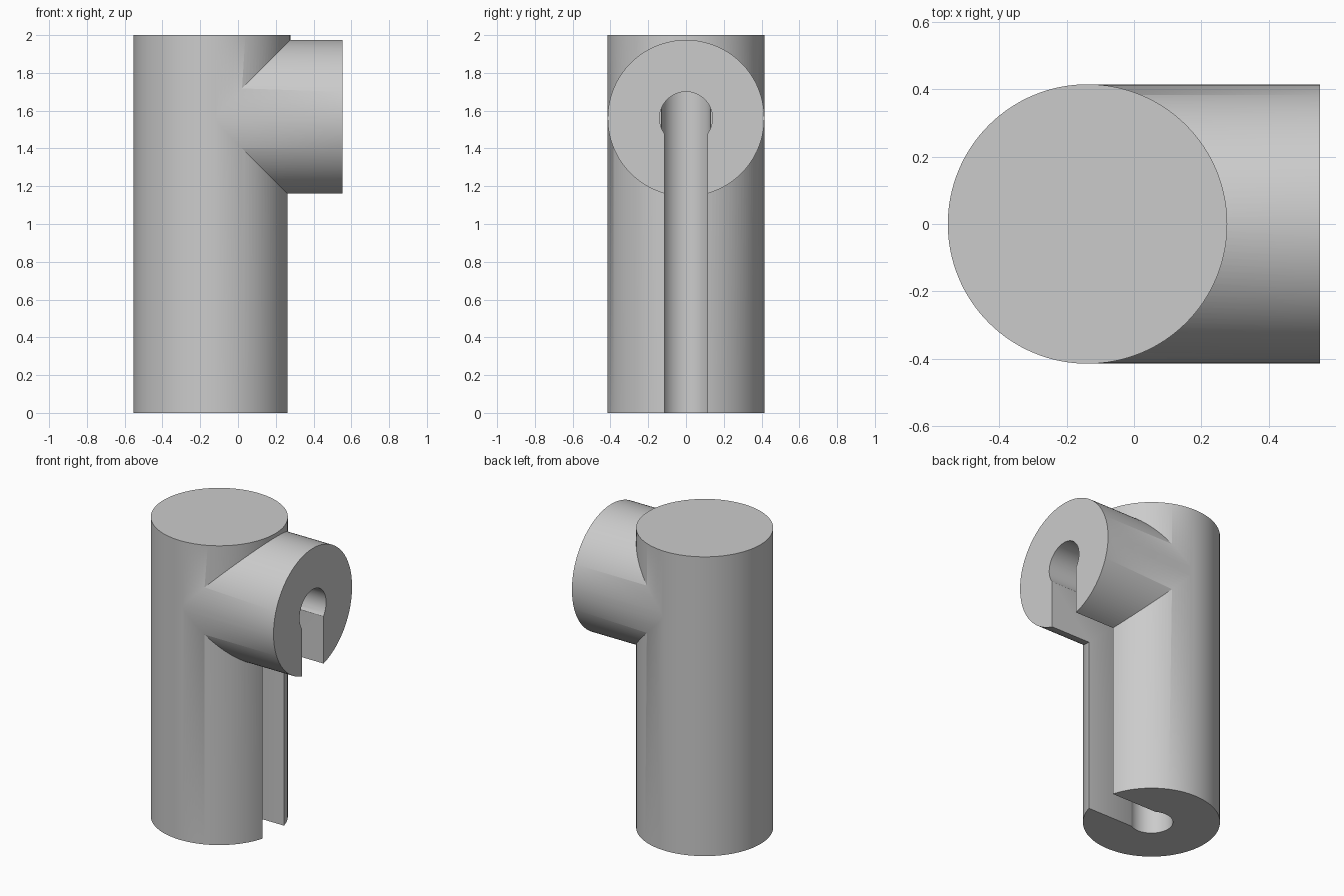
import bpy
from math import pi

cube = bpy.data.objects.get("Cube")
if cube:
    bpy.data.objects.remove(cube)

AXIS_X = -0.138    # upright axis
BRANCH_Z = 1.56    # side branch axis
END_X = 0.553
RADIUS = 0.415

grey = bpy.data.materials.new("light grey")
grey.use_nodes = True
grey.diffuse_color = (0.6, 0.6, 0.6, 1)
grey.node_tree.nodes["Principled BSDF"].inputs["Base Color"].default_value = (0.6, 0.6, 0.6, 1)


def upright(name, radius, z0, z1):
    bpy.ops.mesh.primitive_cylinder_add(vertices=128, radius=radius, depth=z1 - z0,
                                        location=(AXIS_X, 0, (z0 + z1) / 2))
    return named(name)


def sideways(name, radius, x0, x1):
    bpy.ops.mesh.primitive_cylinder_add(vertices=128, radius=radius, depth=x1 - x0,
                                        location=((x0 + x1) / 2, 0, BRANCH_Z),
                                        rotation=(0, pi / 2, 0))
    return named(name)


def named(name):
    ob = bpy.context.object
    ob.name = ob.data.name = name
    ob.data.materials.append(grey)
    return ob


def combine(body, tool, operation):
    """Apply a boolean and remove the used helper."""
    mod = body.modifiers.new(tool.name, "BOOLEAN")
    mod.operation, mod.solver, mod.object = operation, "EXACT", tool
    tool.hide_render = True
    bpy.ops.object.select_all(action="DESELECT")
    body.select_set(True)
    bpy.context.view_layer.objects.active = body
    bpy.ops.object.modifier_apply(modifier=mod.name)
    bpy.data.objects.remove(tool)


# Upright post with a side branch of the same width
body = upright("slotted_tee_body", RADIUS, 0, 2)
combine(body, sideways("branch", RADIUS - 0.0005, AXIS_X, END_X), "UNION")

# Bores meeting at an elbow
combine(body, upright("upright_bore", 0.13, -0.1, 1.698), "DIFFERENCE")
combine(body, sideways("branch_bore", 0.14, AXIS_X, END_X + 0.1), "DIFFERENCE")

# Slot opening both bores to the outside
bpy.ops.mesh.primitive_cube_add(size=1, location=((AXIS_X + 0.7) / 2, 0, (BRANCH_Z - 0.1) / 2))
slot = named("slot")
slot.scale = (0.7 - AXIS_X, 0.226, BRANCH_Z + 0.1)
bpy.context.view_layer.update()
combine(body, slot, "DIFFERENCE")

bpy.ops.object.shade_smooth_by_angle(angle=pi / 6)
